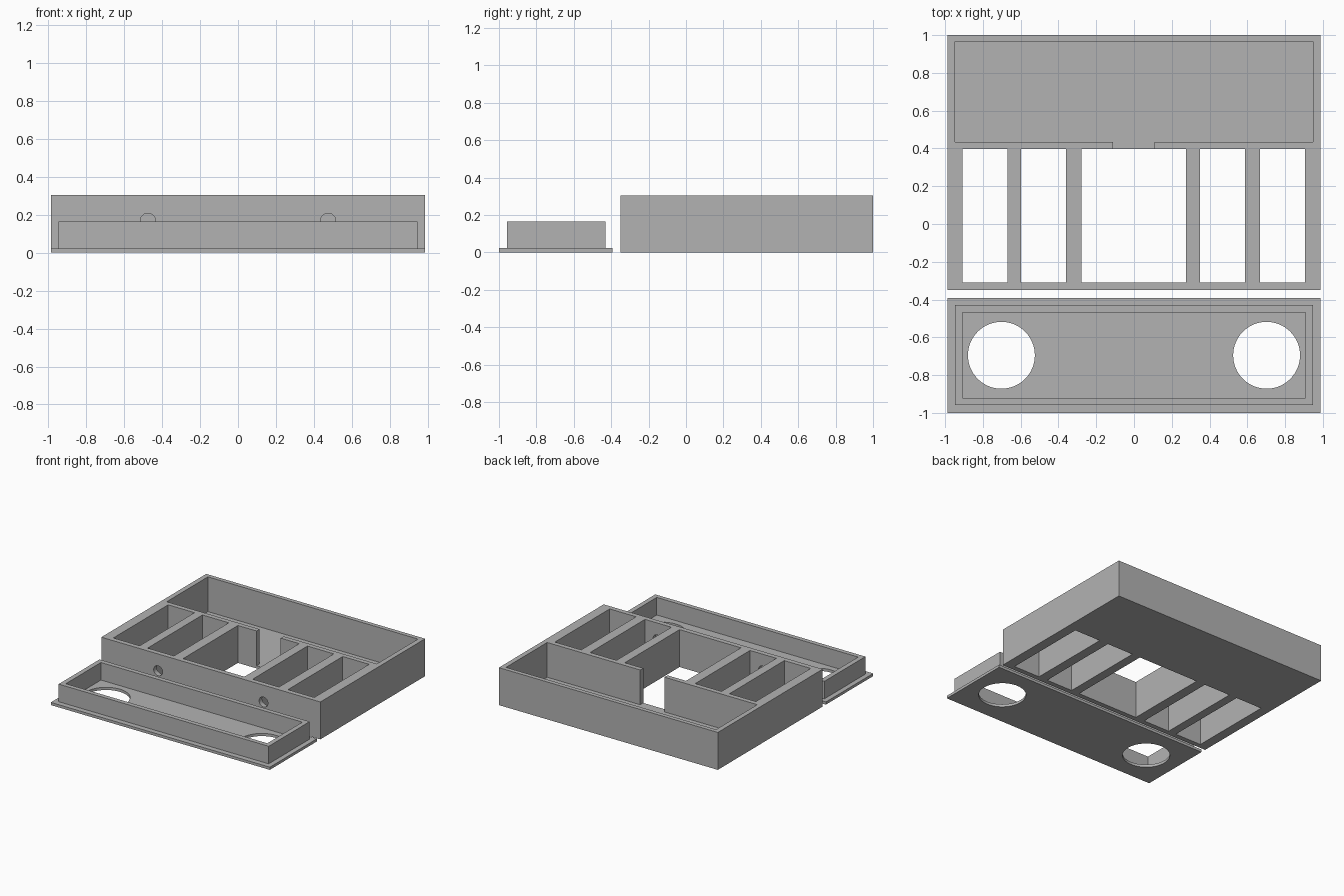
import bpy
import math

old = bpy.data.objects.get("Cube")
if old:
    bpy.data.objects.remove(old, do_unlink=True)

# One plain grey plastic
grey = bpy.data.materials.new("light grey plastic")
grey.use_nodes = True
colour = (0.45, 0.45, 0.45, 1)
grey.diffuse_color = colour
grey.node_tree.nodes["Principled BSDF"].inputs["Base Color"].default_value = colour

FLOOR = 0.022    # bottom plate thickness
OVER = 0.1       # how far cutters overshoot


def box(name, x, y, z):
    """Box from (min, max) pairs."""
    centre = [(a + b) / 2 for a, b in (x, y, z)]
    size = [b - a for a, b in (x, y, z)]
    bpy.ops.mesh.primitive_cube_add(size=1, location=centre)
    ob = bpy.context.object
    ob.name = name
    ob.scale = size
    bpy.ops.object.transform_apply(location=True, rotation=False, scale=True)
    ob.data.materials.append(grey)
    return ob


def cylinder(name, radius, depth, centre, tilt=0):
    bpy.ops.mesh.primitive_cylinder_add(vertices=64, radius=radius, depth=depth,
                                        location=centre, rotation=(tilt, 0, 0))
    ob = bpy.context.object
    ob.name = name
    ob.data.materials.append(grey)
    return ob


def combine(target, tool, operation="DIFFERENCE"):
    """Apply a boolean and discard the tool."""
    tool.hide_render = True
    bpy.context.view_layer.objects.active = target
    mod = target.modifiers.new("shape", "BOOLEAN")
    mod.operation = operation
    mod.solver = "EXACT"
    mod.object = tool
    bpy.ops.object.modifier_apply(modifier=mod.name)
    bpy.data.objects.remove(tool, do_unlink=True)


def finish(ob):
    bpy.ops.object.select_all(action="DESELECT")
    ob.select_set(True)
    bpy.context.view_layer.objects.active = ob
    bpy.ops.object.shade_smooth_by_angle(angle=math.radians(30))


# Main case: solid block with a deep rear tray
HEIGHT = 0.305
case = box("main_case", (-0.987, 0.987), (-0.35, 1), (0, HEIGHT))
combine(case, box("tray_cutter", (-0.947, 0.947), (0.435, 0.965), (FLOOR, HEIGHT + OVER)))

# Five open compartments in the front half
for x in ((-0.907, -0.669), (-0.598, -0.36), (-0.278, 0.275), (0.349, 0.587), (0.667, 0.905)):
    combine(case, box("compartment_cutter", x, (-0.31, 0.396), (-OVER, HEIGHT + OVER)))

# Notch in the dividing wall, level with the tray floor
combine(case, box("notch_cutter", (-0.11, 0.108), (0.36, 0.47), (FLOOR, HEIGHT + OVER)))

# Two round holes through the front wall
for side in (-1, 1):
    combine(case, cylinder("front_hole_cutter", 0.04, 0.1,
                           (side * 0.475, -0.33, 0.168), math.radians(90)))
finish(case)

# Lid: thin plate with a raised hollow rim
lid = box("lid", (-0.987, 0.987), (-1, -0.392), (0, FLOOR))
rim = box("lid_rim", (-0.947, 0.947), (-0.957, -0.43), (FLOOR / 2, 0.165))
combine(lid, rim, "UNION")
combine(lid, box("rim_cutter", (-0.908, 0.908), (-0.92, -0.468), (FLOOR, 0.165 + OVER)))

# Large round openings in the lid
for side in (-1, 1):
    combine(lid, cylinder("lid_hole_cutter", 0.177, 0.2, (side * 0.702, -0.695, 0)))
finish(lid)
